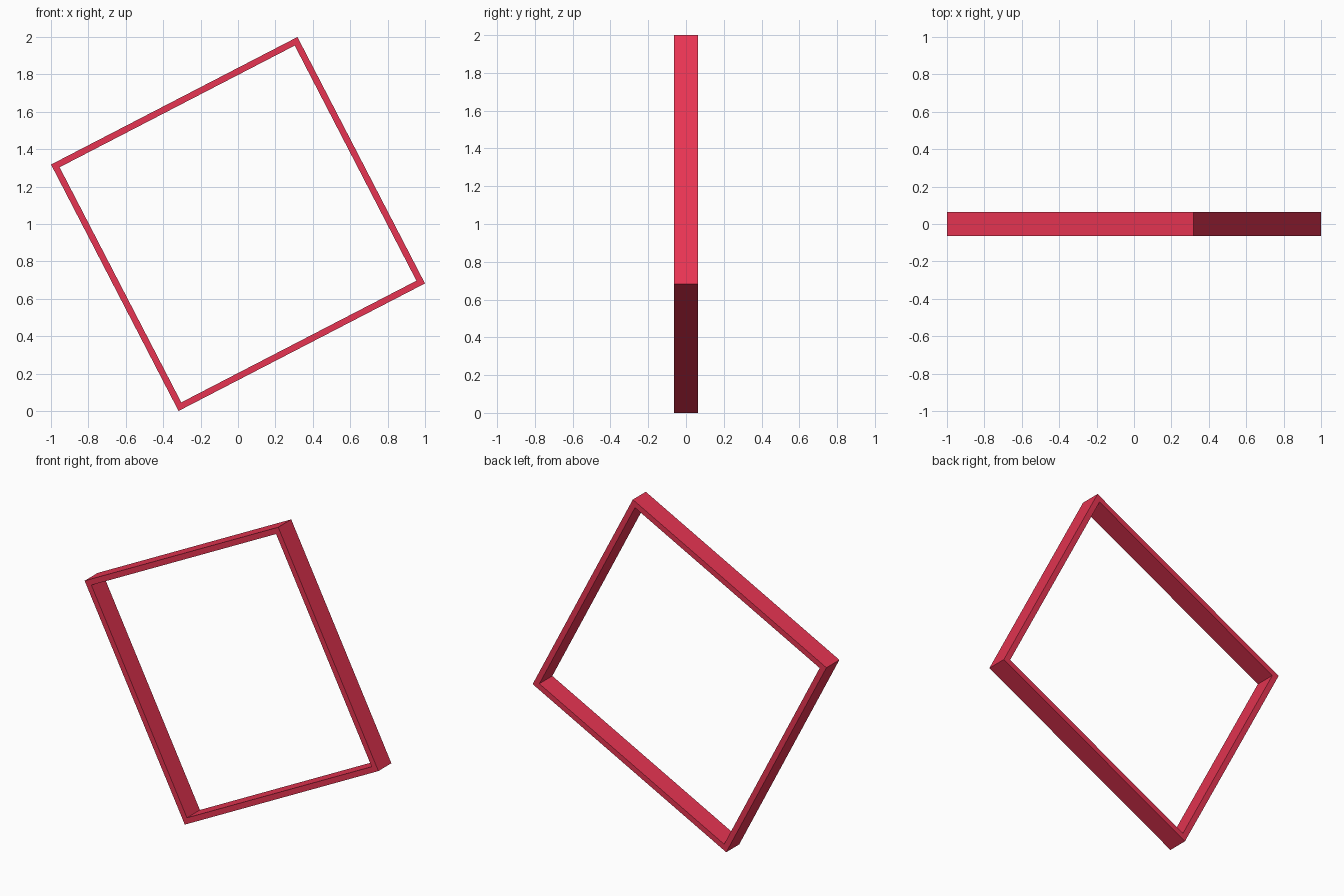
import bpy, bmesh, math

if "Cube" in bpy.data.objects:
    bpy.data.objects.remove(bpy.data.objects["Cube"])

RADIUS = 1.049      # outer half diagonal
WALL = 0.034        # bar thickness
HALF_DEPTH = 0.063
START = math.atan2(1, 0.318)

# Square ring in the xz plane, mitred at the corners
bm = bmesh.new()

def loop(radius, y):
    return [bm.verts.new((radius * math.cos(START + i * math.pi / 2), y,
                          1 + radius * math.sin(START + i * math.pi / 2)))
            for i in range(4)]

inner = RADIUS - WALL * math.sqrt(2)
loops = [loop(RADIUS, -HALF_DEPTH), loop(RADIUS, HALF_DEPTH),
         loop(inner, HALF_DEPTH), loop(inner, -HALF_DEPTH)]

# Outer, back, inner and front faces
for a, b in zip(loops, loops[1:] + loops[:1]):
    for i in range(4):
        j = (i + 1) % 4
        bm.faces.new((a[i], a[j], b[j], b[i]))
bmesh.ops.recalc_face_normals(bm, faces=bm.faces)

mesh = bpy.data.meshes.new("square_frame")
bm.to_mesh(mesh)
bm.free()
frame = bpy.data.objects.new("square_frame", mesh)
bpy.context.collection.objects.link(frame)

# Red finish
red = bpy.data.materials.new("red")
red.diffuse_color = (0.8, 0.035, 0.085, 1)
red.use_nodes = True
red.node_tree.nodes["Principled BSDF"].inputs["Base Color"].default_value = red.diffuse_color
mesh.materials.append(red)
